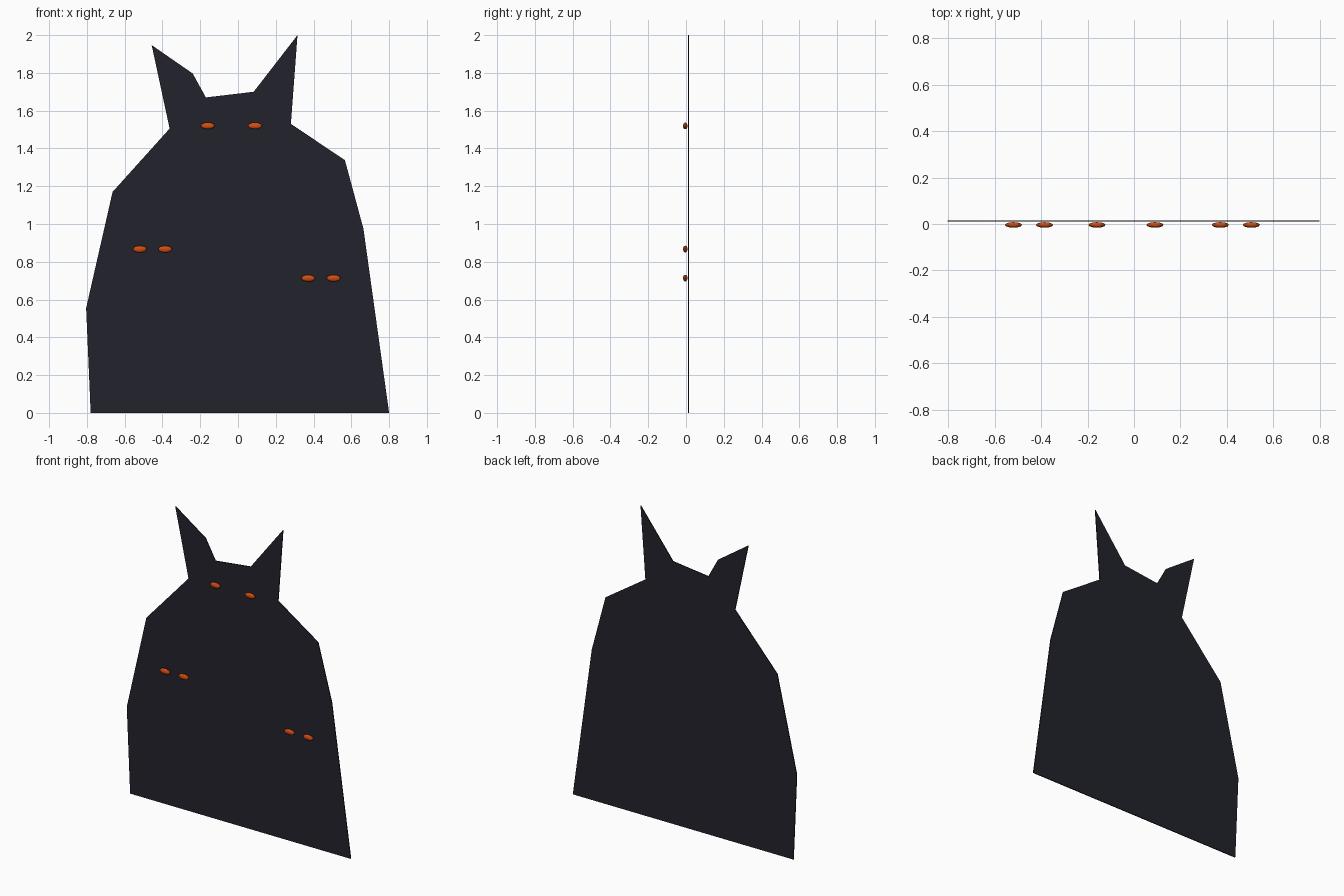
import bpy
import bmesh
from mathutils import Matrix

cube = bpy.data.objects.get("Cube")
if cube:
    bpy.data.objects.remove(cube, do_unlink=True)


def make_material(name, color):
    mat = bpy.data.materials.new(name)
    mat.use_nodes = True
    mat.diffuse_color = color
    bsdf = mat.node_tree.nodes["Principled BSDF"]
    bsdf.inputs["Base Color"].default_value = color
    bsdf.inputs["Roughness"].default_value = 0.8
    return mat


def add_object(name, bm, mat):
    mesh = bpy.data.meshes.new(name)
    bmesh.ops.recalc_face_normals(bm, faces=bm.faces)
    bm.to_mesh(mesh)
    bm.free()
    mesh.materials.append(mat)
    obj = bpy.data.objects.new(name, mesh)
    bpy.context.collection.objects.link(obj)
    return obj


shadow_black = make_material("shadow black", (0.016, 0.016, 0.025, 1))
ember_orange = make_material("ember orange", (0.65, 0.075, 0.006, 1))

# Thin cut-out silhouette with two pointed ears
BACK, THICKNESS = 0.016, 0.006
outline = [
    (-0.78, 0), (0.80, 0), (0.664, 0.975), (0.566, 1.338), (0.28, 1.53),
    (0.315, 2.0), (0.083, 1.70), (-0.17, 1.67), (-0.24, 1.797),
    (-0.457, 1.947), (-0.362, 1.505), (-0.664, 1.17), (-0.804, 0.555),
]
bm = bmesh.new()
sheet = bm.faces.new([bm.verts.new((x, BACK, z)) for x, z in outline])
extruded = bmesh.ops.extrude_face_region(bm, geom=[sheet], use_keep_orig=True)
moved = [v for v in extruded["geom"] if isinstance(v, bmesh.types.BMVert)]
bmesh.ops.translate(bm, verts=moved, vec=(0, -THICKNESS, 0))
add_object("silhouette", bm, shadow_black)

# Three pairs of flattened eyes: right x, left x, height
eye_pairs = {
    "head": (-0.16, 0.09, 1.52),
    "right_side": (-0.52, -0.386, 0.867),
    "left_side": (0.372, 0.506, 0.713),
}
for place, (right_x, left_x, z) in eye_pairs.items():
    for side, x in (("right", right_x), ("left", left_x)):
        bm = bmesh.new()
        bmesh.ops.create_uvsphere(bm, u_segments=12, v_segments=8, radius=1)
        bm.transform(Matrix.LocRotScale((x, -0.004, z), None, (0.037, 0.012, 0.018)))
        add_object(f"{place}_{side}_eye", bm, ember_orange)
